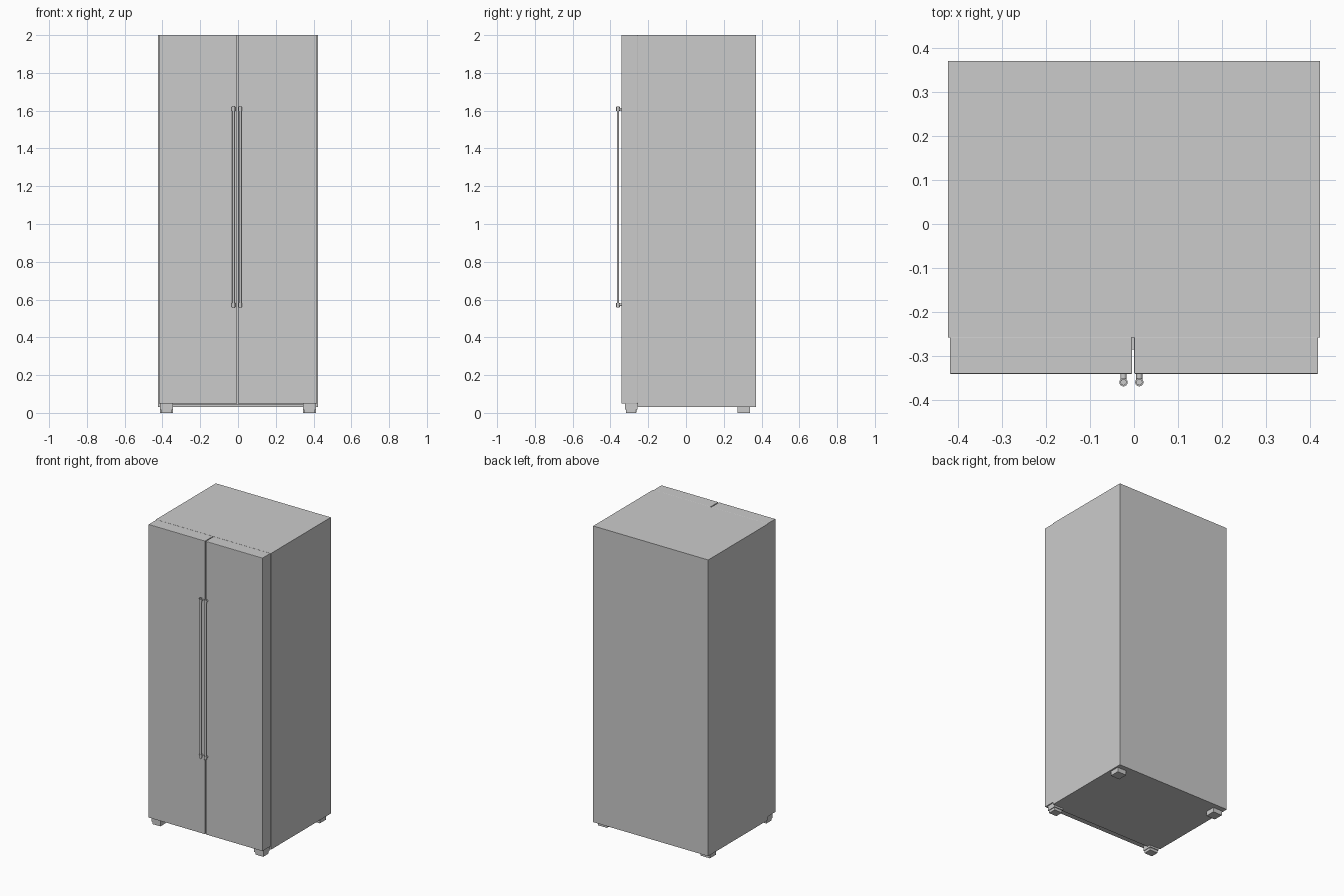
import bpy
from mathutils import Vector

if "Cube" in bpy.data.objects:
    bpy.data.objects.remove(bpy.data.objects["Cube"])


def box(name, lo, hi, bevel=0.0):
    lo, hi = Vector(lo), Vector(hi)
    bpy.ops.mesh.primitive_cube_add(size=1, location=(lo + hi) / 2)
    ob = bpy.context.object
    ob.name = name
    ob.scale = hi - lo
    bpy.ops.object.transform_apply(location=False, rotation=False, scale=True)
    if bevel:
        mod = ob.modifiers.new("edge", 'BEVEL')
        mod.width = bevel
        mod.segments = 2
    return ob


def rod(name, a, b, radius, sides=16):
    a, b = Vector(a), Vector(b)
    d = b - a
    bpy.ops.mesh.primitive_cylinder_add(vertices=sides, radius=radius, depth=d.length,
                                        location=(a + b) / 2)
    ob = bpy.context.object
    ob.name = name
    ob.rotation_euler = d.to_track_quat('Z', 'Y').to_euler()
    bpy.ops.object.shade_smooth_by_angle()
    return ob


# Cabinet
box("cabinet", (-0.423, -0.258, 0.03), (0.423, 0.371, 2.0))

# Two tall doors with a narrow gap between them
box("left_door", (-0.419, -0.341, 0.05), (-0.0045, -0.2575, 2.0), 0.002)
box("right_door", (0.0005, -0.341, 0.05), (0.419, -0.2575, 2.0), 0.002)

# Recessed kick strip under the doors
box("kick_strip", (-0.345, -0.285, 0.032), (0.345, -0.257, 0.046))

# Handles: long bar, end collars with caps, and posts into the door
for side, x in (("left", -0.024), ("right", 0.012)):
    y = -0.36
    rod(side + "_handle_bar", (x, y, 0.575), (x, y, 1.61), 0.0065)
    for end, z, s in (("lower", 0.572, -1), ("upper", 1.608, 1)):
        rod(f"{side}_{end}_collar", (x, y, z - 0.011), (x, y, z + 0.011), 0.0095)
        rod(f"{side}_{end}_cap", (x, y, z + s * 0.010), (x, y, z + s * 0.015), 0.007)
        rod(f"{side}_{end}_post", (x, y, z), (x, -0.339, z), 0.007)

# Feet: stepped front feet below the doors, plain blocks at the back
for side, s in (("left", -1), ("right", 1)):
    xa, xb = sorted((s * 0.412, s * 0.345))
    box(side + "_front_foot_mount", (xa, -0.322, 0.018), (xb, -0.258, 0.051))
    box(side + "_front_foot_pad", (xa + 0.004, -0.317, 0.0), (xb - 0.004, -0.263, 0.019), 0.002)
    box(side + "_back_foot", (xa, 0.272, 0.0), (xb, 0.338, 0.031))
